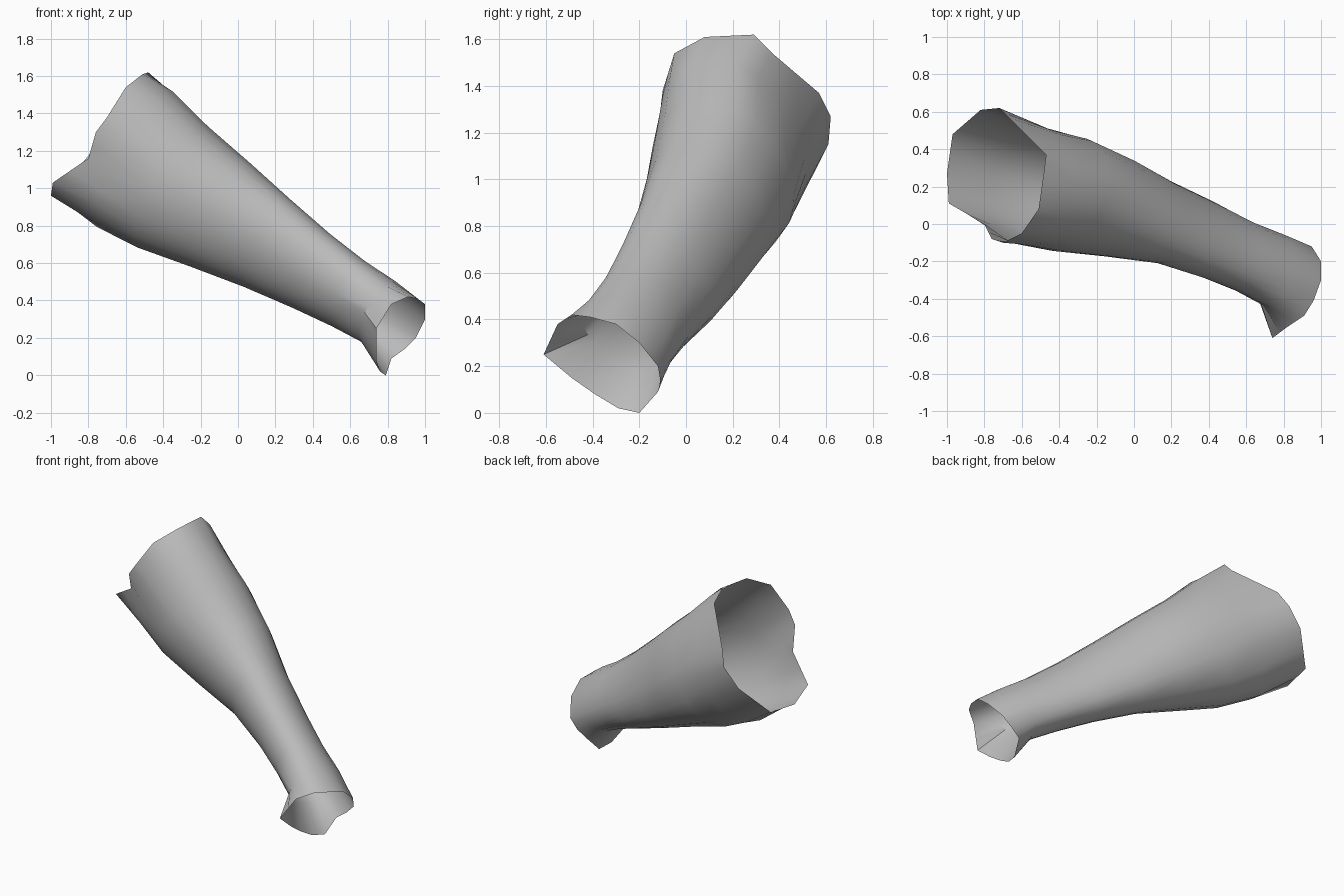
import bpy
import bmesh
import math
from mathutils import Vector

cube = bpy.data.objects.get("Cube")
if cube:
    bpy.data.objects.remove(cube, do_unlink=True)

# Frame of the limb: along its length, upward across it, sideways across it
ALONG = Vector((0.795, -0.318, -0.517)).normalized()
SIDE = Vector((0.371, 0.928, 0)).normalized()
UP = ALONG.cross(SIDE)
if UP.z < 0:
    UP = -UP

# Open rims, listed from the top towards the back
upper_rim = [(-0.51, 0.08, 1.61), (-0.48, 0.29, 1.62), (-0.47, 0.37, 1.54),
             (-0.67, 0.57, 1.37), (-0.72, 0.62, 1.27), (-0.82, 0.61, 1.15),
             (-0.97, 0.48, 0.98), (-1.0, 0.27, 0.96), (-0.99, 0.11, 1.03),
             (-0.80, 0.0, 1.16), (-0.76, -0.08, 1.30), (-0.70, -0.10, 1.38),
             (-0.60, -0.05, 1.54)]
lower_rim = [(0.96, -0.41, 0.41), (1.0, -0.30, 0.38), (1.0, -0.20, 0.30),
             (0.95, -0.12, 0.20), (0.89, -0.11, 0.14), (0.82, -0.12, 0.09),
             (0.79, -0.20, 0.0), (0.76, -0.29, 0.02), (0.74, -0.39, 0.08),
             (0.74, -0.49, 0.15), (0.74, -0.61, 0.25), (0.82, -0.55, 0.38),
             (0.91, -0.49, 0.42)]

# Oval sections: position along, centre up, centre side, height, skew, width
sections = [(-1.10, 0.685, -0.016, 0.424, -0.027, 0.318),
            (-0.85, 0.664, 0.016, 0.380, -0.012, 0.314),
            (-0.55, 0.672, 0.047, 0.327, -0.025, 0.268),
            (-0.25, 0.678, 0.068, 0.279, -0.060, 0.209),
            (0.05, 0.682, 0.069, 0.235, -0.066, 0.188),
            (0.30, 0.690, 0.058, 0.206, -0.055, 0.179),
            (0.50, 0.700, 0.048, 0.196, -0.052, 0.190)]


def with_midpoints(rim):
    """Add a point halfway along every rim edge."""
    points = [Vector(p) for p in rim]
    result = []
    for i, p in enumerate(points):
        result += [p, (p + points[(i + 1) % len(points)]) / 2]
    return result


def rim_angles(points, section):
    """Increasing angle of each rim point around a section's oval."""
    _, up, side, height, skew, width = section
    angles = []
    for p in points:
        c = (p.dot(UP) - up) / height
        s = (p.dot(SIDE) - side - skew * c) / width
        a = math.atan2(s, c)
        while angles and a < angles[-1] - math.pi:
            a += math.tau
        angles.append(a)
    return angles


def oval(section, angles):
    along, up, side, height, skew, width = section
    return [ALONG * along + UP * (up + height * math.cos(a))
            + SIDE * (side + skew * math.cos(a) + width * math.sin(a))
            for a in angles]


# Loft the rings from the wide rim to the narrow rim
top = with_midpoints(upper_rim)
bottom = with_midpoints(lower_rim)
top_angles = rim_angles(top, sections[0])
bottom_angles = rim_angles(bottom, sections[-1])
rings = [top]
for i, section in enumerate(sections):
    t = i / (len(sections) - 1)
    rings.append(oval(section, [a + (b - a) * t for a, b in
                                zip(top_angles, bottom_angles)]))
rings.append(bottom)

bm = bmesh.new()
loops = [[bm.verts.new(p) for p in ring] for ring in rings]
for first, second in zip(loops, loops[1:]):
    n = len(first)
    for i in range(n):
        j = (i + 1) % n
        bm.faces.new((first[i], first[j], second[j], second[i]))

# Make the faces point away from the middle of the limb
bm.normal_update()
middle = sum((v.co for v in loops[4]), Vector()) / len(loops[4])
outward = sum(f.normal.dot(f.calc_center_median() - middle) for f in bm.faces)
if outward < 0:
    bmesh.ops.reverse_faces(bm, faces=bm.faces[:])
mesh = bpy.data.meshes.new("limb_sleeve")
bm.to_mesh(mesh)
bm.free()

# Plain grey surface
grey = bpy.data.materials.new("plain_grey")
grey.use_nodes = True
colour = (0.5, 0.5, 0.5, 1)
grey.diffuse_color = colour
grey.node_tree.nodes["Principled BSDF"].inputs["Base Color"].default_value = colour
mesh.materials.append(grey)

limb = bpy.data.objects.new("limb_sleeve", mesh)
bpy.context.collection.objects.link(limb)
bpy.ops.object.select_all(action='DESELECT')
limb.select_set(True)
bpy.context.view_layer.objects.active = limb
bpy.ops.object.shade_smooth_by_angle(angle=math.radians(40))
